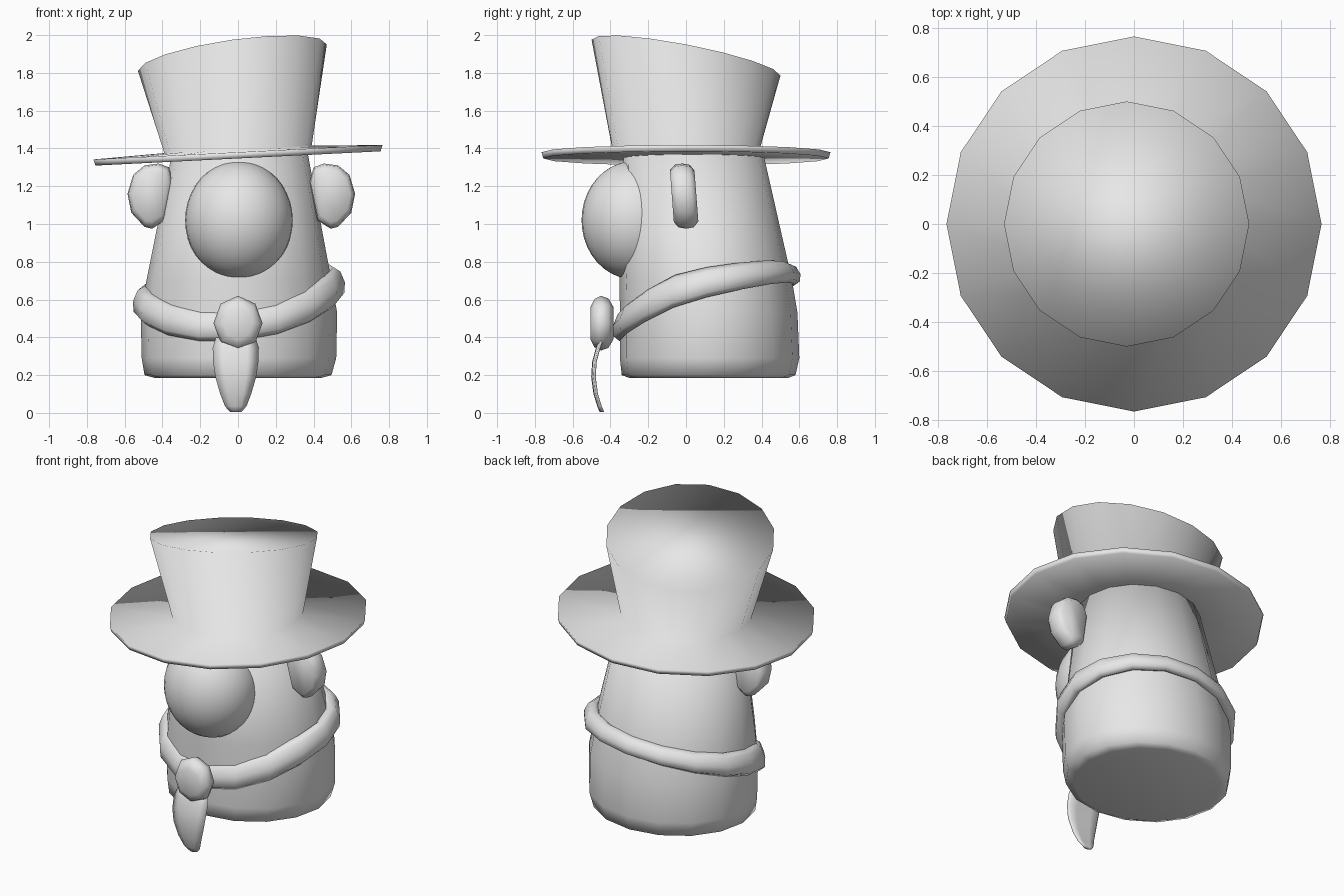
import bpy, bmesh, math
from mathutils import Matrix, Vector

if "Cube" in bpy.data.objects:
    bpy.data.objects.remove(bpy.data.objects["Cube"])

grey = bpy.data.materials.new("plain_grey")
grey.diffuse_color = (0.8, 0.8, 0.8, 1)
grey.use_nodes = True
grey.node_tree.nodes["Principled BSDF"].inputs["Base Color"].default_value = grey.diffuse_color
TAU = 2 * math.pi


def finish(name, bm):
    bmesh.ops.recalc_face_normals(bm, faces=bm.faces)
    me = bpy.data.meshes.new(name)
    bm.to_mesh(me)
    bm.free()
    me.materials.append(grey)
    me.shade_smooth()
    ob = bpy.data.objects.new(name, me)
    bpy.context.collection.objects.link(ob)
    return ob


def loft(name, rings, closed=False):
    """Skin a list of point rings, capped at the ends or joined in a loop."""
    bm = bmesh.new()
    vs = [[bm.verts.new(p) for p in r] for r in rings]
    n = len(vs[0])
    pairs = list(zip(vs, vs[1:])) + ([(vs[-1], vs[0])] if closed else [])
    for a, b in pairs:
        for i in range(n):
            j = (i + 1) % n
            bm.faces.new((a[i], a[j], b[j], b[i]))
    if not closed:
        bm.faces.new(vs[0])
        bm.faces.new(vs[-1])
    return finish(name, bm)


def ring(cx, cy, rx, ry, z, n=16):
    """Horizontal ellipse; z is a function of x and y."""
    pts = []
    for i in range(n):
        a = TAU * i / n
        x, y = cx + rx * math.cos(a), cy + ry * math.sin(a)
        pts.append((x, y, z(x, y)))
    return pts


def level(h):
    return lambda x, y: h


def lerp_table(table, t):
    for (t0, *a), (t1, *b) in zip(table, table[1:]):
        if t <= t1:
            k = max(0, (t - t0) / (t1 - t0))
            return [p + (q - p) * k for p, q in zip(a, b)]
    return table[-1][1:]


# Head and body: tapered column with a rounded bottom edge (z, cx, cy, rx, ry)
body = [(0.185, 0, 0.12, 0.44, 0.42), (0.20, 0, 0.12, 0.495, 0.46),
        (0.29, 0.005, 0.125, 0.515, 0.475), (0.53, 0.005, 0.12, 0.52, 0.47),
        (0.70, 0.005, 0.105, 0.49, 0.457), (1.37, 0.01, 0.04, 0.36, 0.37)]
loft("body", [ring(cx, cy, rx, ry, level(z)) for z, cx, cy, rx, ry in body])


# Hat: tilted brim and flared crown with a slanted top
def brim(h):
    return lambda x, y: h + 0.05 * x


loft("hat", [
    ring(0, 0, 0.36, 0.36, brim(1.35)),
    ring(0, 0, 0.755, 0.755, brim(1.347)),
    ring(0, 0, 0.765, 0.765, brim(1.38)),
    ring(0, 0, 0.39, 0.39, brim(1.395)),
    ring(-0.03, 0, 0.50, 0.50, lambda x, y: 1.885 + 0.14 * x - 0.19 * y)])

# Nose: large smooth ellipsoid
bm = bmesh.new()
bmesh.ops.create_uvsphere(
    bm, u_segments=32, v_segments=20, radius=1,
    matrix=Matrix.Translation((0.005, -0.275, 1.02)) @ Matrix.Diagonal((0.285, 0.278, 0.313, 1)))
finish("nose", bm)

# Ears: rounded discs facing forward
outline = [(0.38, 1.22), (0.40, 1.30), (0.455, 1.32), (0.53, 1.31), (0.59, 1.26),
           (0.62, 1.16), (0.60, 1.06), (0.53, 0.985), (0.49, 0.975), (0.42, 1.02)]
layers = [(-0.075, 0.80), (-0.05, 0.96), (-0.01, 1.0), (0.03, 0.96), (0.055, 0.78)]
for side, name in ((1, "right_ear"), (-1, "left_ear")):
    shift = 0 if side == 1 else 0.035
    loft(name, [[(side * (0.5 + (x - 0.5) * s) + shift, y - 0.06 * (z - 1.15),
                  1.15 + (z - 1.15) * s) for x, z in outline] for y, s in layers])

# Scarf: band around the body, low in front and high behind (y, centre z, half height)
heights = [(-0.38, 0.45, 0.08), (-0.25, 0.52, 0.088), (-0.10, 0.59, 0.088),
           (0.10, 0.64, 0.08), (0.35, 0.69, 0.068), (0.57, 0.735, 0.055)]
rings = []
for i in range(16):
    a = TAU * i / 16
    c, s = math.cos(a), math.sin(a)
    y = 0.11 + 0.465 * s
    z, h = lerp_table(heights, y)
    z += 0.05 * c
    lean = 0.015
    section = []
    for k in range(8):
        b = TAU * k / 8
        r, dz = 0.046 * math.cos(b), h * math.sin(b)
        r -= lean * math.sin(b)
        section.append((0.005 + (0.515 + r) * c, 0.11 + (0.45 + r) * s, z + dz))
    rings.append(section)
loft("scarf", rings, closed=True)

# Knot: eight-sided rounded button
knot = [(-0.505, 0.6), (-0.485, 0.88), (-0.45, 1.0), (-0.41, 0.9), (-0.385, 0.6)]
loft("scarf_knot", [[(0.13 * s * math.cos(TAU * k / 8), y,
                      0.475 + 0.145 * s * math.sin(TAU * k / 8)) for k in range(8)]
                    for y, s in knot])

# Scarf tail: thin curved tongue hanging below the knot (z, y, half width)
tail = [(0.40, -0.445, 0.105), (0.345, -0.465, 0.122), (0.27, -0.485, 0.12),
        (0.19, -0.49, 0.108), (0.10, -0.478, 0.082), (0.035, -0.458, 0.057),
        (0.005, -0.445, 0.03)]
rings = []
for z, y, w in tail:
    cx = -0.012
    front = [(cx + w * u, y - 0.012 * (1 - u * u), z) for u in (-1, -0.5, 0, 0.5, 1)]
    back = [(cx + w * u, y + 0.012, z) for u in (0.9, 0.45, 0, -0.45, -0.9)]
    rings.append(front + back)
loft("scarf_tail", rings)
